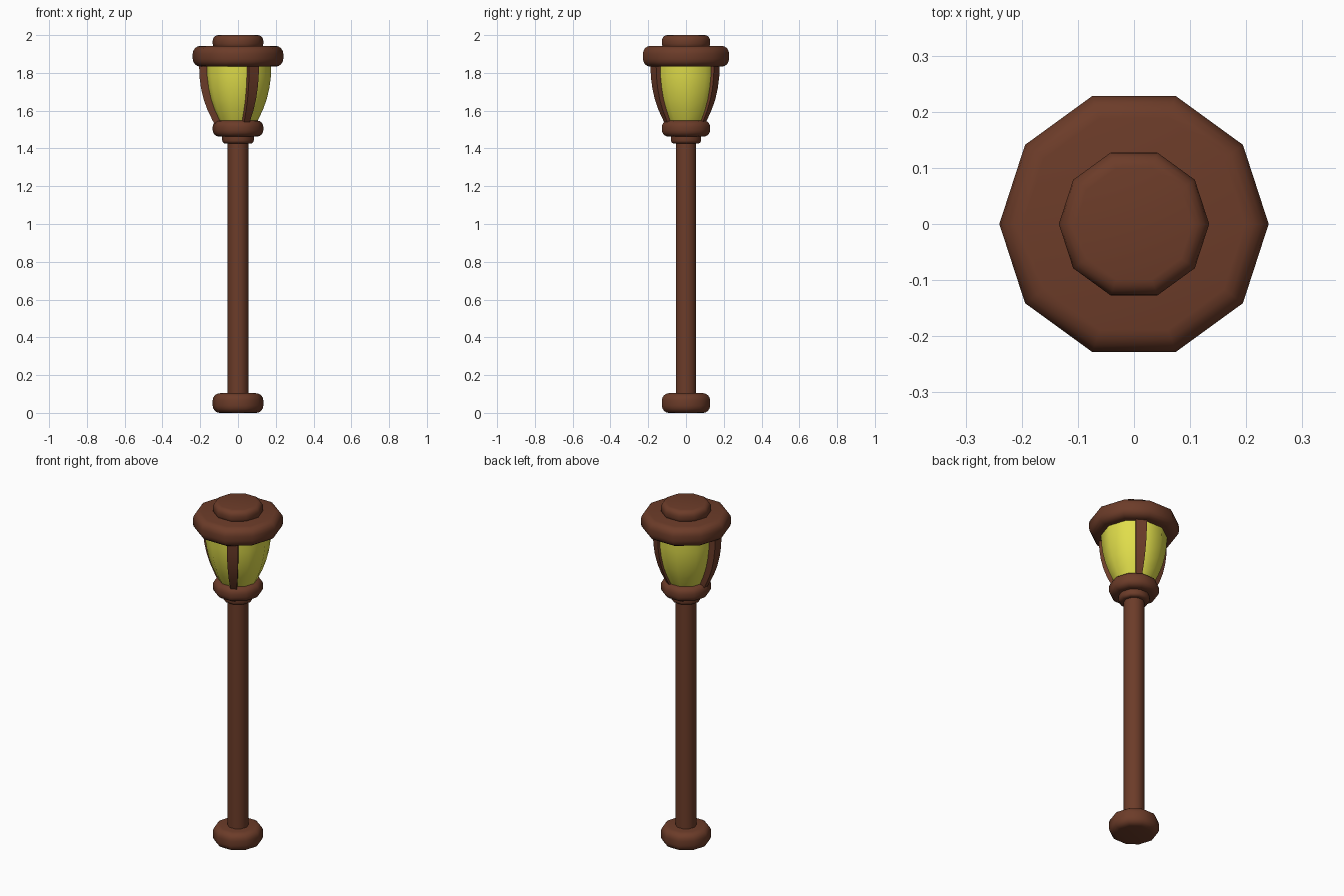
import bpy, bmesh
from math import sin, cos, pi, radians

cube = bpy.data.objects.get("Cube")
if cube:
    bpy.data.objects.remove(cube)

SIDES = 10


def material(name, rgb):
    m = bpy.data.materials.new(name)
    m.use_nodes = True
    m.diffuse_color = (*rgb, 1)
    m.node_tree.nodes["Principled BSDF"].inputs["Base Color"].default_value = (*rgb, 1)
    return m


brown = material("brown_paint", (0.15, 0.045, 0.022))
yellow = material("yellow_glass", (0.75, 0.73, 0.07))


def finish(name, bm, mat, angle=50):
    bmesh.ops.recalc_face_normals(bm, faces=bm.faces[:])
    me = bpy.data.meshes.new(name)
    bm.to_mesh(me)
    bm.free()
    me.materials.append(mat)
    ob = bpy.data.objects.new(name, me)
    bpy.context.collection.objects.link(ob)
    bpy.ops.object.select_all(action="DESELECT")
    ob.select_set(True)
    bpy.context.view_layer.objects.active = ob
    bpy.ops.object.shade_smooth_by_angle(angle=radians(angle))
    return ob


def lathe(name, profile, mat):
    """Ten-sided turned solid from (radius, height) pairs, capped at both ends."""
    bm = bmesh.new()
    rings = [[bm.verts.new((r * cos(2 * pi * i / SIDES), r * sin(2 * pi * i / SIDES), z))
              for i in range(SIDES)] for r, z in profile]
    for a, b in zip(rings, rings[1:]):
        for i in range(SIDES):
            j = (i + 1) % SIDES
            bm.faces.new((a[i], a[j], b[j], b[i]))
    bm.faces.new(rings[0][::-1])
    bm.faces.new(rings[-1])
    return finish(name, bm, mat)


def rounded_disc(name, r, z0, z1, bevel, steps=4):
    """Disc with rounded top and bottom rims."""
    arc = [pi / 2 * i / steps for i in range(steps + 1)]
    low = [(r - bevel + bevel * sin(a), z0 + bevel - bevel * cos(a)) for a in arc]
    high = [(r - bevel + bevel * cos(a), z1 - bevel + bevel * sin(a)) for a in arc]
    return lathe(name, low + high, brown)


# Post, base and collars
rounded_disc("base", 0.134, 0, 0.104, 0.038)
lathe("post", [(0.056, 0.05), (0.056, 1.45)], brown)
rounded_disc("neck_ring", 0.084, 1.426, 1.49, 0.018)
rounded_disc("collar", 0.134, 1.463, 1.548, 0.034)

# Cap and finial
rounded_disc("cap", 0.24, 1.833, 1.943, 0.042)
rounded_disc("finial", 0.134, 1.925, 2.0, 0.03)

# Glass bowl
bowl = [(0.09, 1.52), (0.108, 1.555), (0.132, 1.605), (0.152, 1.66),
        (0.166, 1.72), (0.174, 1.78), (0.176, 1.85)]
lathe("glass", bowl, yellow)


def rib(name, angle):
    """Curved strap that follows the bowl and narrows downwards."""
    bm = bmesh.new()
    rings = []
    for r, z in bowl:
        half, outer, inner = 0.17 * r, r + 0.018, r - 0.045
        ring = []
        for d, t in ((inner, -half), (outer, -half), (outer, half), (inner, half)):
            ring.append(bm.verts.new((d * cos(angle) - t * sin(angle) - 0.012,
                                      d * sin(angle) + t * cos(angle) - 0.005, z)))
        rings.append(ring)
    for a, b in zip(rings, rings[1:]):
        for i in range(4):
            j = (i + 1) % 4
            bm.faces.new((a[i], a[j], b[j], b[i]))
    bm.faces.new(rings[0][::-1])
    bm.faces.new(rings[-1])
    return finish(name, bm, brown)


for label, deg in (("back_left", 60), ("right", 180), ("front_left", 300)):
    rib("rib_" + label, radians(deg))
